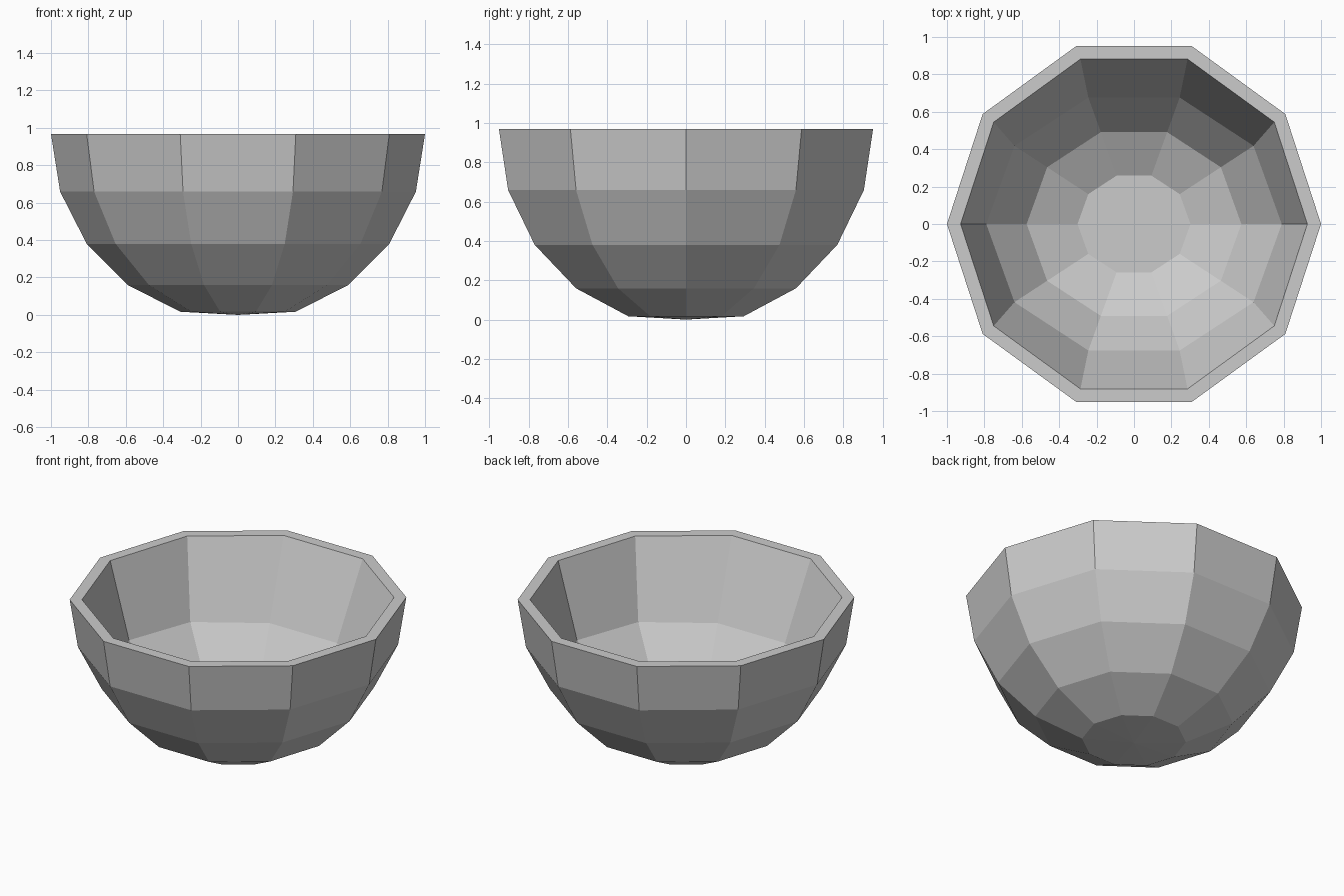
import bpy
import bmesh
from math import cos, sin, tau

SIDES = 10
RIM_Z = 0.968

cube = bpy.data.objects.get("Cube")
if cube:
    bpy.data.objects.remove(cube, do_unlink=True)

# Plain grey material
grey = (0.6, 0.6, 0.6, 1.0)
mat = bpy.data.materials.new("plain_grey")
mat.use_nodes = True
mat.diffuse_color = grey
bsdf = mat.node_tree.nodes["Principled BSDF"]
bsdf.inputs["Base Color"].default_value = grey
bsdf.inputs["Roughness"].default_value = 0.8

bm = bmesh.new()


def ring(radius, z, depth=1.0):
    """Ten-sided ring, optionally narrowed along y."""
    return [bm.verts.new((radius * cos(tau * i / SIDES),
                          radius * depth * sin(tau * i / SIDES), z))
            for i in range(SIDES)]


def bridge(a, b):
    for i in range(SIDES):
        j = (i + 1) % SIDES
        bm.faces.new((a[i], a[j], b[j], b[i]))


# Outer shell: lower half of a faceted sphere, from base to rim
outer = [ring(cos(tau * k / 20), RIM_Z - sin(tau * k / 20)) for k in range(4, -1, -1)]

# Inner hollow: rim lip, then narrowing steps down to the floor
inner = [ring(0.927, RIM_Z),
         ring(0.79, 0.483, 0.9),
         ring(0.574, 0.23, 0.9),
         ring(0.302, 0.108, 0.9)]

rings = outer + inner
for lower, upper in zip(rings, rings[1:]):
    bridge(lower, upper)

# Shallow pointed base and flat inside floor
tip = bm.verts.new((0, 0, 0))
for i in range(SIDES):
    bm.faces.new((tip, outer[0][(i + 1) % SIDES], outer[0][i]))
bm.faces.new(inner[-1])

bmesh.ops.recalc_face_normals(bm, faces=bm.faces)
mesh = bpy.data.meshes.new("bowl")
bm.to_mesh(mesh)
bm.free()
mesh.materials.append(mat)
bowl = bpy.data.objects.new("bowl", mesh)
bpy.context.collection.objects.link(bowl)
